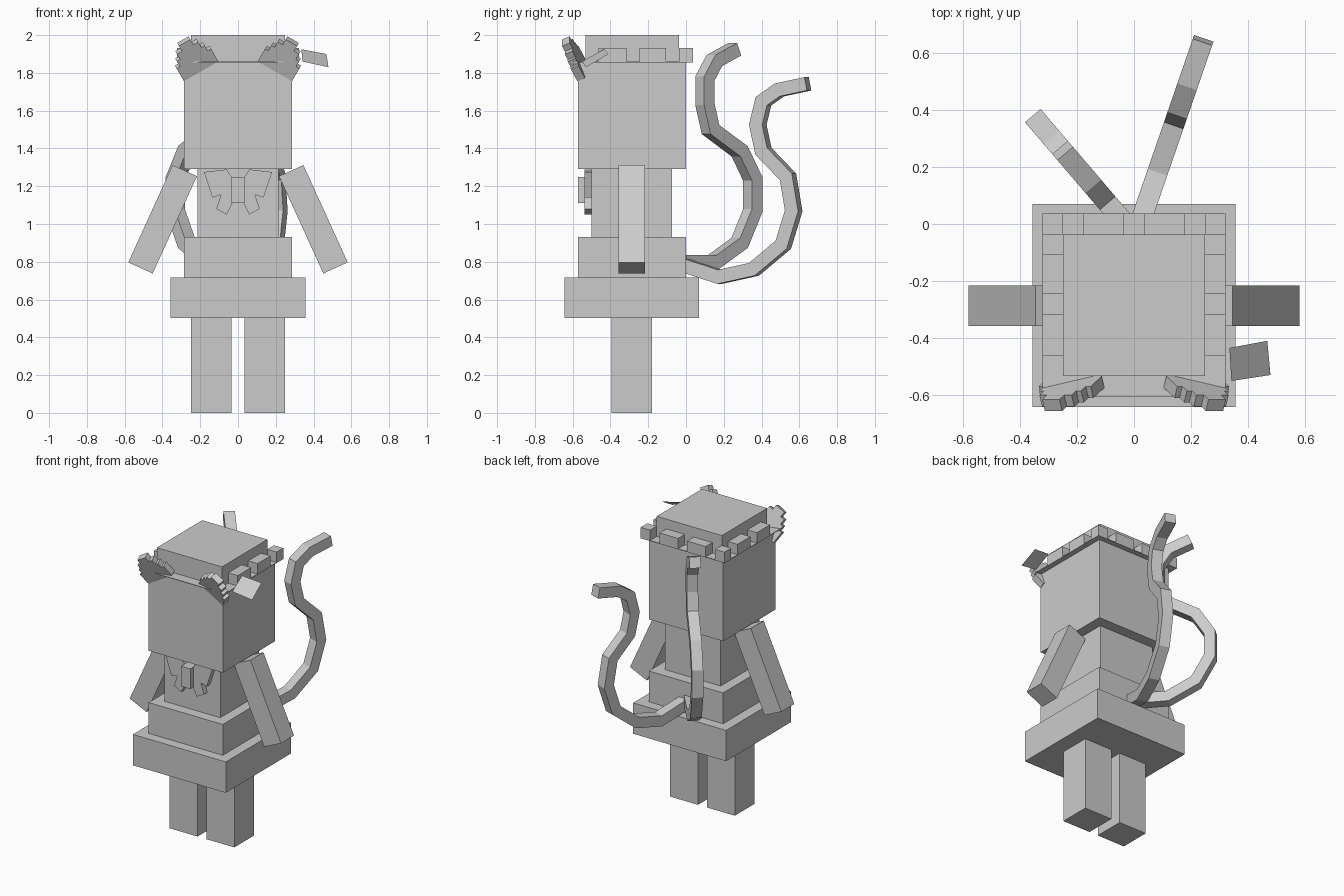
import bpy, bmesh, math
from mathutils import Vector, Matrix

if "Cube" in bpy.data.objects:
    bpy.data.objects.remove(bpy.data.objects["Cube"])

grey = bpy.data.materials.new("plain grey")
grey.diffuse_color = (0.6, 0.6, 0.6, 1)
grey.use_nodes = True
grey.node_tree.nodes["Principled BSDF"].inputs["Base Color"].default_value = grey.diffuse_color


def finish(name, bm):
    bmesh.ops.recalc_face_normals(bm, faces=bm.faces)
    me = bpy.data.meshes.new(name)
    bm.to_mesh(me)
    bm.free()
    me.materials.append(grey)
    ob = bpy.data.objects.new(name, me)
    bpy.context.collection.objects.link(ob)
    return ob


def add_box(bm, lo, hi, frame=Matrix()):
    lo, hi = Vector(lo), Vector(hi)
    m = frame @ Matrix.Translation((lo + hi) / 2) @ Matrix.Diagonal((*(hi - lo), 1))
    bmesh.ops.create_cube(bm, size=1, matrix=m)


def box(name, lo, hi, frame=Matrix()):
    bm = bmesh.new()
    add_box(bm, lo, hi, frame)
    return finish(name, bm)


# body blocks
box("skirt", (-0.357, -0.643, 0.503), (0.357, 0.07, 0.717))
box("waist", (-0.285, -0.573, 0.717), (0.285, 0, 0.931))
box("torso", (-0.214, -0.5, 0.931), (0.214, -0.075, 1.29))
box("head", (-0.285, -0.573, 1.29), (0.285, 0, 1.857))
box("cap", (-0.25, -0.533, 1.857), (0.25, -0.036, 2.0))
box("cap_brim", (-0.322, -0.605, 1.856), (0.322, 0.037, 1.86))

# legs and slanted arms
for s, side in ((-1, "left"), (1, "right")):
    xs = sorted((s * 0.034, s * 0.248))
    box(side + "_leg", (xs[0], -0.395, 0), (xs[1], -0.181, 0.505))
    f = Matrix.Translation((s * 0.399, -0.287, 1.025)) @ Matrix.Rotation(-s * math.radians(24.5), 4, 'Y')
    box(side + "_arm", (-0.071, -0.071, -0.283), (0.071, 0.071, 0.283), f)

# frill blocks around the sides and back of the brim
bm = bmesh.new()
for s in (-1, 1):
    def block(x0, x1, y0, y1):
        a, b = sorted((s * x0, s * x1))
        add_box(bm, (a, y0, 1.858), (b, y1, 1.932))
    block(0.25, 0.322, -0.463, -0.316)
    block(0.25, 0.322, -0.246, -0.105)
    block(0.25, 0.322, -0.036, 0.037)
    block(0.035, 0.177, -0.036, 0.037)
finish("frill", bm)

# stepped ears, leaning forward and outward at the front corners
t = math.radians(25)
for s, side in ((-1, "left"), (1, "right")):
    u = Vector((-s * 0.866, 0, 0.5))
    out = Vector((s * 0.5, 0, 0.866))
    v = out * math.cos(t) + Vector((0, -math.sin(t), 0))
    n = out * math.sin(t) + Vector((0, math.cos(t), 0))
    f = Matrix((u, n, v)).transposed().to_4x4()
    f.translation = (s * 0.195, -0.575, 1.808)
    bm = bmesh.new()
    z = 0
    for w, h in ((0.21, 0.085), (0.17, 0.036), (0.13, 0.036), (0.07, 0.036)):
        add_box(bm, (-w / 2, 0, z), (w / 2, 0.045, z + h), f)
        z += h
    finish(side + "_ear", bm)

# loose flat hair clip on the right
bm = bmesh.new()
bm.faces.new([bm.verts.new(p) for p in (
    (0.335, -0.435, 1.925), (0.342, -0.551, 1.86),
    (0.479, -0.53, 1.83), (0.468, -0.41, 1.9))])
finish("hair_clip", bm)

# chest bow: mirrored outline with a knot
half = [(0.035, 1.25), (0.06, 1.289), (0.18, 1.275), (0.135, 1.14), (0.09, 1.155),
        (0.115, 1.08), (0.06, 1.05), (0.03, 1.11)]
outline = half + [(-x, z) for x, z in reversed(half)]
bm = bmesh.new()
face = bm.faces.new([bm.verts.new((x, -0.537, z)) for x, z in outline])
ext = bmesh.ops.extrude_face_region(bm, geom=[face], use_keep_orig=True)
bmesh.ops.translate(bm, vec=(0, 0.039, 0), verts=[g for g in ext["geom"] if isinstance(g, bmesh.types.BMVert)])
finish("bow", bm)
box("bow_knot", (-0.035, -0.573, 1.11), (0.035, -0.535, 1.25))


# tails: square section swept with mitred bends in an upright plane
def tail(name, x0, slope, path, r=0.036):
    pts = [Vector((x0 + slope * y, y, z)) for y, z in path]
    side = Vector((1, -slope, 0)).normalized()
    bm = bmesh.new()
    rings = []
    for i, p in enumerate(pts):
        a = (p - pts[i - 1]).normalized() if i else (pts[1] - p).normalized()
        b = (pts[i + 1] - p).normalized() if i < len(pts) - 1 else a
        d = (a + b).normalized()
        up = side.cross(d) * (r / d.dot(a))
        rings.append([bm.verts.new(p + q) for q in
                      (side * r + up, side * r - up, -side * r - up, -side * r + up)])
    for q0, q1 in zip(rings, rings[1:]):
        for k in range(4):
            bm.faces.new((q0[k], q0[k - 1], q1[k - 1], q1[k]))
    bm.faces.new(rings[0])
    bm.faces.new(rings[-1])
    finish(name, bm)


tail("left_tail", -0.03, -0.855, [
    (-0.02, 0.80), (0.147, 0.80), (0.284, 0.90), (0.353, 1.07), (0.353, 1.24), (0.284, 1.385),
    (0.13, 1.50), (0.10, 1.635), (0.10, 1.77), (0.15, 1.865), (0.258, 1.925)])
tail("right_tail", 0.02, 0.345, [
    (-0.02, 0.785), (0.18, 0.72), (0.36, 0.76), (0.515, 0.89), (0.57, 1.07), (0.54, 1.25),
    (0.41, 1.385), (0.38, 1.525), (0.41, 1.65), (0.495, 1.71), (0.645, 1.742)])
